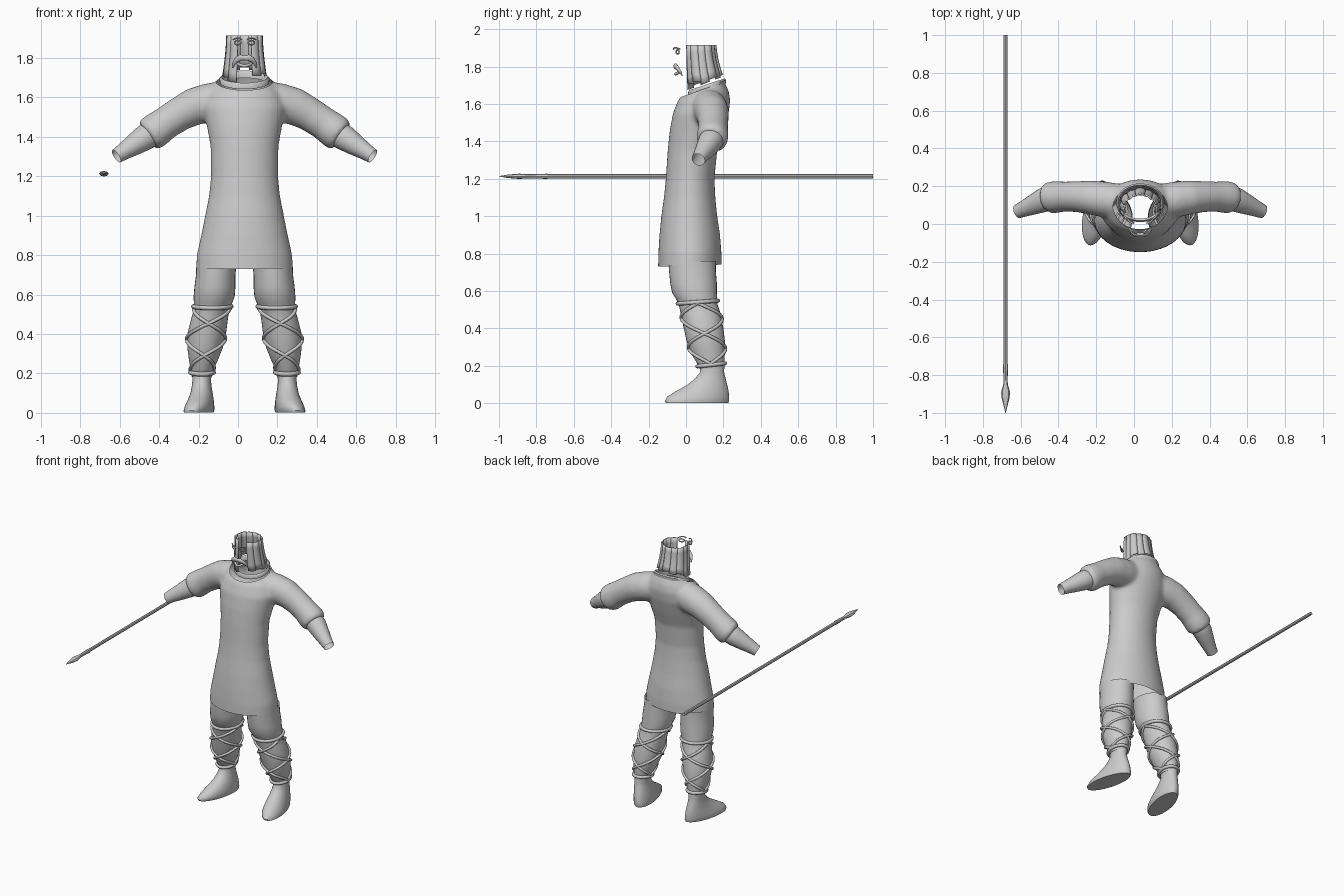
import bpy, bmesh, math
from mathutils import Vector

if "Cube" in bpy.data.objects:
    bpy.data.objects.remove(bpy.data.objects["Cube"])

CX = 0.033  # body centre line
mat = bpy.data.materials.new("plain grey")
mat.use_nodes = True
GREY = (0.6, 0.6, 0.6, 1)
mat.diffuse_color = GREY
mat.node_tree.nodes["Principled BSDF"].inputs["Base Color"].default_value = GREY


def activate(ob):
    bpy.ops.object.select_all(action='DESELECT')
    ob.select_set(True)
    bpy.context.view_layer.objects.active = ob


def finish(name, bm, angle=50):
    bmesh.ops.recalc_face_normals(bm, faces=bm.faces)
    me = bpy.data.meshes.new(name)
    bm.to_mesh(me)
    bm.free()
    ob = bpy.data.objects.new(name, me)
    bpy.context.collection.objects.link(ob)
    me.materials.append(mat)
    activate(ob)
    bpy.ops.object.shade_smooth_by_angle(angle=math.radians(angle))
    return ob


def loft(bm, rings, caps=(False, False)):
    loops = [[bm.verts.new(p) for p in r] for r in rings]
    n = len(loops[0])
    for a, b in zip(loops, loops[1:]):
        for i in range(n):
            j = (i + 1) % n
            bm.faces.new((a[i], a[j], b[j], b[i]))
    for cap, loop in zip(caps, (loops[0], loops[-1])):
        if cap:
            bm.faces.new(loop)


def flat_ring(z, cx, rx, y0, y1, n=32, skew=0.0, tilt=0.0):
    # horizontal ellipse spanning y0 to y1; skew shifts the front sideways
    out = []
    for i in range(n):
        a = math.tau * i / n
        dy = (y1 - y0) / 2 * math.sin(a)
        y = (y0 + y1) / 2 + dy
        out.append(Vector((cx + rx * math.cos(a) + skew * (0.14 - y), y, z + tilt * dy)))
    return out


def tube_rings(path, s=1, flat=1.0, n=20):
    # rings across a path of (x, y, z, radius)
    pts = [Vector((CX + s * p[0], p[1], p[2])) for p in path]
    out = []
    for i, p in enumerate(pts):
        d = (pts[min(i + 1, len(pts) - 1)] - pts[max(i - 1, 0)]).normalized()
        u = d.cross(Vector((0, 1, 0))).normalized()
        v = d.cross(u)
        r = path[i][3]
        out.append([p + r * (u * math.cos(math.tau * k / n) + flat * v * math.sin(math.tau * k / n))
                    for k in range(n)])
    return out


def strap(name, points, radius, cyclic=False):
    cu = bpy.data.curves.new(name, 'CURVE')
    cu.dimensions = '3D'
    cu.bevel_depth = radius
    cu.bevel_resolution = 2
    cu.use_fill_caps = True
    sp = cu.splines.new('POLY')
    sp.points.add(len(points) - 1)
    for q, p in zip(sp.points, points):
        q.co = (*p, 1)
    sp.use_cyclic_u = cyclic
    ob = bpy.data.objects.new(name, cu)
    bpy.context.collection.objects.link(ob)
    cu.materials.append(mat)
    activate(ob)
    bpy.ops.object.convert(target='MESH')
    bpy.ops.object.shade_smooth_by_angle(angle=math.radians(50))


# Tunic: body and sleeves fused into one smooth shell, open at hem and neck
bm = bmesh.new()
body = [(.68, .248, -.15, .192), (.8, .242, -.148, .19), (.9, .22, -.142, .182), (1.0, .2, -.132, .167),
        (1.1, .18, -.118, .157), (1.2, .17, -.108, .152), (1.35, .172, -.098, .167), (1.45, .19, -.088, .2),
        (1.55, .212, -.07, .228), (1.62, .19, -.042, .237), (1.67, .15, 0, .228), (1.72, .115, .02, .205),
        (1.77, .1, .04, .19)]
loft(bm, [flat_ring(z, CX, rx, a, b, 48) for z, rx, a, b in body], (True, True))
sleeve = [(.1, .115, 1.585, .1), (.19, .13, 1.57, .1), (.26, .14, 1.552, .095), (.33, .145, 1.515, .087),
          (.40, .145, 1.47, .084), (.445, .143, 1.437, .089), (.475, .14, 1.415, .089), (.492, .136, 1.403, .076)]
for s in (1, -1):
    loft(bm, tube_rings(sleeve, s, .95, 24), (True, True))
tunic = finish("tunic", bm, 80)
rm = tunic.modifiers.new("fuse", 'REMESH')
rm.mode = 'VOXEL'
rm.voxel_size = 0.012
sm = tunic.modifiers.new("soften", 'SMOOTH')
sm.factor = 0.5
sm.iterations = 8
activate(tunic)
for m in ("fuse", "soften"):
    bpy.ops.object.modifier_apply(modifier=m)
bm = bmesh.new()
bm.from_mesh(tunic.data)
for co, no in (((0, 0, .735), (0, .03, -1)), ((0, .11, 1.685), (0, -.33, .94))):
    bmesh.ops.bisect_plane(bm, geom=bm.verts[:] + bm.edges[:] + bm.faces[:],
                           plane_co=co, plane_no=no, clear_outer=True)
bm.to_mesh(tunic.data)
bm.free()
bpy.ops.object.shade_smooth_by_angle(angle=math.radians(80))

# Collar band around the neck opening
bm = bmesh.new()
loft(bm, [flat_ring(z, CX, .117 + o, .02 - o, .205 + o, 40, tilt=.33)
          for z, o in ((1.675, .008), (1.695, .01), (1.705, .002), (1.695, -.008), (1.67, -.006))])
finish("collar", bm)

# Limbs
LEG = [(.76, .142, .102, -.095, .16), (.70, .146, .1, -.09, .16), (.64, .15, .104, -.084, .165),
       (.59, .154, .104, -.074, .165), (.555, .16, .097, -.052, .167), (.53, .165, .09, -.04, .168),
       (.48, .177, .093, -.028, .185), (.40, .192, .098, -.012, .2), (.33, .2, .09, .004, .208),
       (.27, .208, .074, .025, .208), (.22, .215, .058, .055, .205), (.185, .216, .052, .07, .203)]
SHOE = [(.235, .216, .046, .078, .2), (.2, .216, .05, .077, .205), (.165, .217, .047, .074, .204),
        (.135, .217, .05, .052, .211), (.10, .216, .056, .01, .22), (.065, .216, .064, -.052, .228),
        (.035, .216, .07, -.1, .23), (.012, .216, .071, -.113, .23), (.002, .216, .068, -.108, .226)]
FOREARM = [(.43, .143, 1.447, .058), (.48, .138, 1.412, .067), (.515, .125, 1.39, .064),
           (.56, .105, 1.36, .055), (.61, .083, 1.328, .044), (.65, .066, 1.302, .037)]


def leg_point(z, angle, s, out):
    # point on the leg surface, pushed out a little
    for a, b in zip(LEG, LEG[1:]):
        if a[0] >= z >= b[0]:
            t = (a[0] - z) / (a[0] - b[0])
            _, cx, rx, y0, y1 = [p + (q - p) * t for p, q in zip(a, b)]
            return Vector((CX + s * cx + (rx + out) * math.cos(angle),
                           (y0 + y1) / 2 + ((y1 - y0) / 2 + out) * math.sin(angle), z))


for side, s in (("left", 1), ("right", -1)):
    bm = bmesh.new()
    loft(bm, [flat_ring(z, CX + s * c, rx, a, b) for z, c, rx, a, b in LEG], (False, True))
    finish(side + "_trouser_leg", bm, 70)

    bm = bmesh.new()
    loft(bm, [flat_ring(z, CX + s * c, rx, a, b, skew=s * .2 * max(0, 1 - z / .16))
              for z, c, rx, a, b in SHOE], (False, True))
    finish(side + "_shoe", bm)

    bm = bmesh.new()
    loft(bm, tube_rings(FOREARM, s, 1.0, 20))
    finish(side + "_forearm", bm)

    # Leg wraps: tied rings plus crossing straps
    for label, z in (("upper", .54), ("lower", .205)):
        strap(f"{side}_{label}_leg_tie", [leg_point(z + .008 * math.sin(math.tau * k / 32),
              math.tau * k / 32, s, .004) for k in range(32)], .011, True)
    for turn in (1, -1):
        for start in (0, math.pi):
            strap(side + "_leg_strap", [leg_point(.535 - .325 * k / 48, start + turn * math.tau * k / 48, s, .003)
                                        for k in range(49)], .009)

# Hair: overlapping strips round the sides and back, open at top and front
N = 11
for i in range(N):
    mid = math.radians(-52 + 284 * i / (N - 1))
    bm = bmesh.new()
    grid = []
    for r in range(6):
        t = r / 5
        row = []
        for c in range(5):
            a = mid + math.radians(15.5) * (c - 2) / 2
            off = .003 * (i % 2) + .005 * (1 - abs(c - 2) / 2)
            flare = t ** 1.6
            y = .075 + .02 * flare + (.08 + .014 * flare + off) * math.sin(a)
            low = 1.708 + .035 * math.sin(max(0, a)) + .012 * (i % 2)
            row.append(bm.verts.new((CX + (.088 + .02 * flare + off) * math.cos(a), y,
                                     1.915 + (low - 1.915) * t)))
        grid.append(row)
    for p, q in zip(grid, grid[1:]):
        for c in range(4):
            bm.faces.new((p[c], p[c + 1], q[c + 1], q[c]))
    strip = finish("hair_strip", bm)
    strip.modifiers.new("thickness", 'SOLIDIFY').thickness = .008

# Face pieces: eyelids, brows, moustache and lower lip
for side, s in (("left", 1), ("right", -1)):
    strap(side + "_eyelid", [Vector((CX + s * .034 + .016 * math.cos(a), -.045 + .008 * math.cos(a) * s,
          1.878 + .011 * math.sin(a))) for a in [math.tau * k / 16 for k in range(16)]], .004, True)
    strap(side + "_brow", [Vector((CX + s * (.012 + .045 * t), -.066 + .035 * t * t,
          1.893 + .03 * t * (1 - t))) for t in [k / 6 for k in range(7)]], .004)
    bm = bmesh.new()
    loft(bm, tube_rings([(0, -.055, 1.80, .012), (.02, -.056, 1.802, .016), (.04, -.045, 1.79, .014),
                         (.055, -.03, 1.77, .009), (.06, -.02, 1.75, .003)], s, .7, 12), (True, True))
    finish(side + "_moustache", bm)
strap("lower_lip", [Vector((CX + .035 * t, -.055 + .025 * t * t, 1.76 + .012 * t * t))
                    for t in [k / 4 - 1 for k in range(9)]], .008)

# Spear: shaft, socket and leaf-shaped blade along y
SPEAR = [(1, .011, .011), (-.74, .011, .011), (-.741, .014, .014), (-.82, .011, .011), (-.85, .012, .011),
         (-.89, .024, .014), (-.92, .021, .012), (-.96, .011, .008), (-1, .001, .001)]
bm = bmesh.new()
loft(bm, [[Vector((-.68 + rx * math.cos(math.tau * k / 8), y, 1.213 + rz * math.sin(math.tau * k / 8)))
           for k in range(8)] for y, rx, rz in SPEAR], (True, True))
finish("spear", bm, 40)
